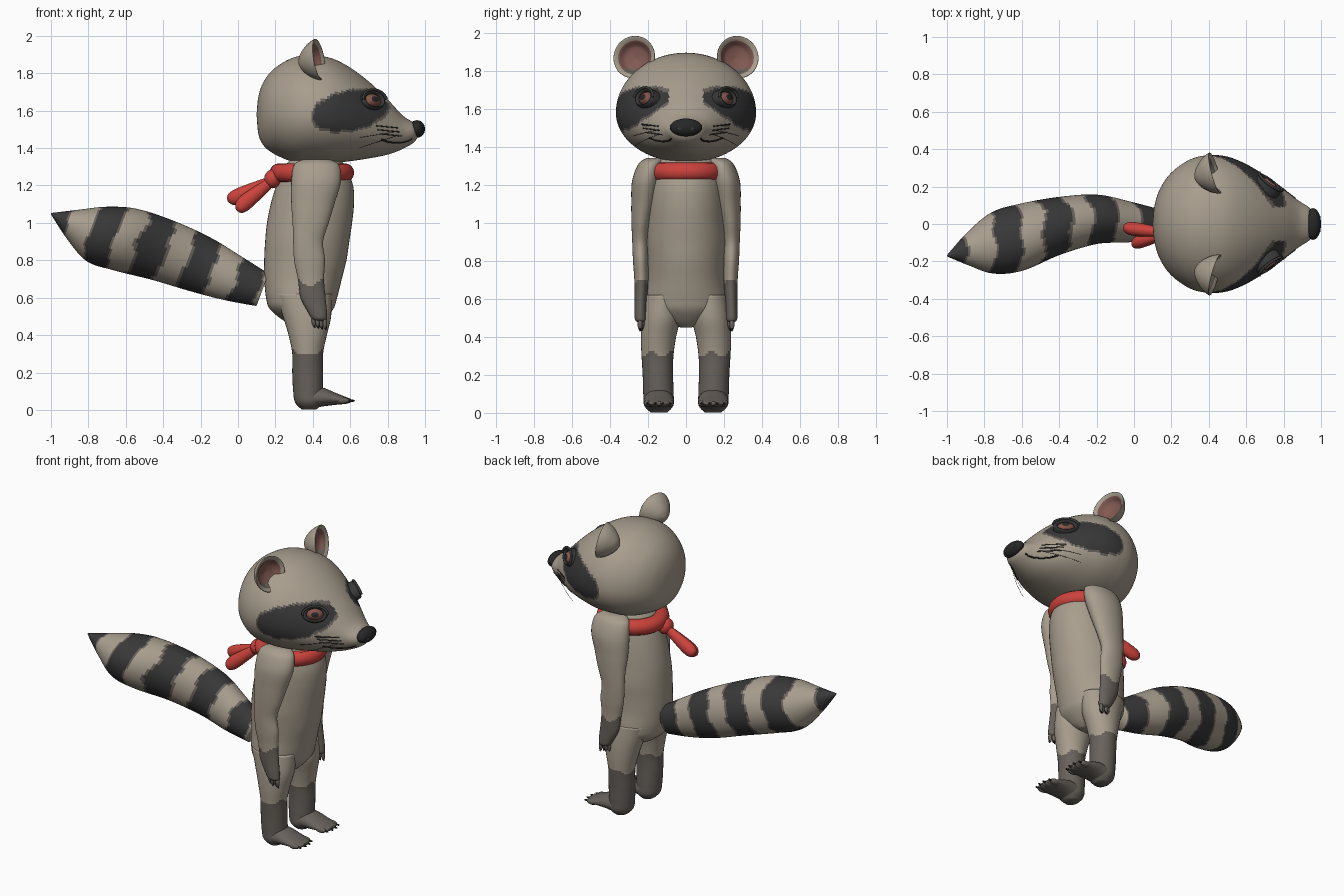
import bpy, bmesh, math
from mathutils import Vector
from mathutils.bvhtree import BVHTree

if "Cube" in bpy.data.objects:
    bpy.data.objects.remove(bpy.data.objects["Cube"])


def material(name, r, g, b):
    m = bpy.data.materials.new(name)
    m.use_nodes = True
    m.diffuse_color = (r, g, b, 1)
    bsdf = m.node_tree.nodes["Principled BSDF"]
    bsdf.inputs["Base Color"].default_value = (r, g, b, 1)
    bsdf.inputs["Roughness"].default_value = 0.8
    return m


FUR = material("grey tan fur", .39, .34, .27)
MID = material("brown grey fur", .135, .12, .105)
DARK = material("charcoal fur", .04, .04, .04)
RED = material("red cloth", .60, .055, .045)
PINK = material("ear pink", .22, .10, .085)
IRIS = material("reddish eye", .24, .09, .07)
BLACK = material("black", .02, .02, .02)
MATS = [FUR, MID, DARK, RED, PINK, IRIS, BLACK]
X, Y, Z = Vector((1, 0, 0)), Vector((0, 1, 0)), Vector((0, 0, 1))


def smooth_step(a, b, c, d, t):
    """Catmull-Rom blend of four key values."""
    return .5 * (2*b + (c-a)*t + (2*a - 5*b + 4*c - d)*t*t + (3*b - a - 3*c + d)*t**3)


def loft(name, keys, side, up, rule, n=32, sub=6):
    """Skin through oval sections (x, y, z, side radius, up radius, down radius).
    The rule gives a material from a face centre and its section number."""
    rows, last = [], len(keys) - 1
    for k in range(last * sub + 1):
        i = min(k // sub, last - 1)
        t = k / sub - i
        four = [keys[max(0, min(last, j))] for j in range(i - 1, i + 3)]
        rows.append([smooth_step(*v, t) for v in zip(*four)])
    bm = bmesh.new()
    rings = []
    for x, y, z, a, b, c in rows:
        ring = []
        for j in range(n):
            w = math.tau * j / n
            s = math.sin(w)
            off = side * max(a, .001) * math.cos(w) + up * s * max(b if s > 0 else c, .001)
            ring.append(bm.verts.new(Vector((x, y, z)) + off))
        rings.append(ring)
    for k in range(len(rings) - 1):
        for j in range(n):
            m = (j + 1) % n
            f = bm.faces.new((rings[k][j], rings[k][m], rings[k+1][m], rings[k+1][j]))
            f.material_index = MATS.index(rule(f.calc_center_median(), (k + .5) / sub))
    for ring, u in ((rings[0], 0), (rings[-1], last)):
        f = bm.faces.new(ring)
        f.material_index = MATS.index(rule(f.calc_center_median(), u))
    bmesh.ops.recalc_face_normals(bm, faces=bm.faces)
    for f in bm.faces:
        f.smooth = True
    me = bpy.data.meshes.new(name)
    bm.to_mesh(me)
    bm.free()
    for m in MATS:
        me.materials.append(m)
    ob = bpy.data.objects.new(name, me)
    bpy.context.collection.objects.link(ob)
    return ob


def ball(name, loc, scale, mat):
    bpy.ops.mesh.primitive_uv_sphere_add(segments=24, ring_count=14, location=loc)
    ob = bpy.context.object
    ob.name, ob.scale = name, scale
    ob.data.materials.append(mat)
    bpy.ops.object.shade_smooth()


def strand(name, points, radius, mat):
    cu = bpy.data.curves.new(name, "CURVE")
    cu.dimensions, cu.bevel_depth, cu.bevel_resolution = "3D", radius, 1
    sp = cu.splines.new("POLY")
    sp.points.add(len(points) - 1)
    for p, co in zip(sp.points, points):
        p.co = (*co, 1)
    cu.materials.append(mat)
    ob = bpy.data.objects.new(name, cu)
    bpy.context.collection.objects.link(ob)


def upright(rows, s=1):
    """Sections for a vertical part from (z, back x, front x, y, half width)."""
    return [((b+f)/2, s*y, z, w, (f-b)/2, (f-b)/2) for z, b, f, y, w in rows]


def plain(mat):
    return lambda p, u: mat


# Head with the eye mask
def mask(p, u):
    dx, dz = p.x - .60, p.z - 1.60
    d = ((dx + .2*dz) / .225)**2 + ((dz - .2*dx) / .115)**2
    d += .05 * math.sin(p.x * 70)
    if abs(p.y) < .09 or d > 1:
        return FUR
    return MID if d > .83 else DARK


head_rows = [(.10, 1.58, .01, .01, .01), (.11, 1.58, .10, .10, .11), (.14, 1.58, .19, .18, .17),
             (.2, 1.58, .275, .25, .215), (.3, 1.58, .345, .305, .255), (.4, 1.58, .368, .315, .262),
             (.5, 1.575, .36, .305, .256), (.6, 1.56, .32, .27, .23), (.7, 1.53, .26, .225, .185),
             (.8, 1.505, .185, .155, .14), (.88, 1.49, .125, .085, .095),
             (.94, 1.485, .085, .05, .055), (.965, 1.485, .04, .02, .02)]
head = loft("head", [(x, 0, z, w, a, b) for x, z, w, a, b in head_rows], Y, Z, mask, 112, 12)
skin = BVHTree.FromPolygons([v.co for v in head.data.vertices],
                            [p.vertices for p in head.data.polygons])


def on_head(x, z, s):
    hit = skin.ray_cast(Vector((x, s, z)), Vector((0, -s, 0)))[0]
    return hit if hit else Vector((x, s * .05, z))


# Nose
ball("nose", (.957, 0, 1.502), (.043, .085, .047), BLACK)
for s in (1, -1):
    ball("nostril", (.992, s * .032, 1.495), (.006, .015, .01), DARK)

# Torso
loft("torso", upright([(1.36, .30, .53, 0, .13), (1.30, .25, .575, 0, .17), (1.2, .205, .615, 0, .19),
                       (1.1, .175, .62, 0, .20), (1.0, .155, .61, 0, .205), (.9, .145, .595, 0, .21),
                       (.8, .14, .58, 0, .205), (.7, .14, .555, 0, .205), (.6, .15, .53, 0, .215),
                       (.54, .17, .51, 0, .20), (.48, .24, .46, 0, .12), (.45, .30, .42, 0, .03)]),
     Y, X, plain(FUR), 48)

for s in (1, -1):
    tag = "left" if s > 0 else "right"

    # Ear: cupped shell with a pink lining
    normal = Vector((.95, .26 * s, .17)).normalized()
    across = Vector((-.26, .96 * s, 0)).normalized()
    tall = normal.cross(across) * s
    rim = Vector((.43, s * .272, 1.872))
    cup = [(.01, -.11), (.05, -.09), (.092, -.045), (.112, -.004), (.108, .004),
           (.086, -.012), (.06, -.04), (.005, -.055)]
    loft(tag + "_ear", [(*(rim + normal * d), r, r, r) for r, d in cup], across, tall,
         lambda p, u: FUR if u < 4.8 else (MID if p.z < 1.81 else PINK), 36)

    # Eye: raised lid around a domed eyeball
    look = Vector((.55, .72 * s, .32)).normalized()
    level = Vector((-.72 * s, .55, 0)).normalized()
    rise = level.cross(look)
    rise = rise if rise.z > 0 else -rise
    spot = on_head(.715, 1.65, s)
    lid = [(1.15, -.03), (1.12, .012), (.98, .028), (.82, .024), (.76, .012),
           (.7, .016), (.5, .028), (.3, .034), (.02, .037)]
    loft(tag + "_eye", [(*(spot + look * d), r * .068, r * .05, r * .045) for r, d in lid], level, rise,
         lambda p, u: DARK if u < 4.5 else (IRIS if u < 6.9 else BLACK), 32, 5)
    strand(tag + "_eyelid_fold", [spot + look * .03 + level * .078 * math.cos(a) + rise * .055 * math.sin(a)
                                  for a in [math.pi * k / 12 for k in range(13)]], .008, DARK)

    # Mouth line, cheek marks and whiskers
    strand(tag + "_mouth", [on_head(x, z, s) for x, z in ((.93, 1.45), (.91, 1.438), (.88, 1.43),
           (.84, 1.428), (.80, 1.433), (.765, 1.447))], .005, BLACK)
    for k in range(3):
        z = 1.52 - .022 * k
        strand(tag + "_cheek_mark", [on_head(.735 + .01*k + .03*i, z - .003*i, s) for i in range(5)],
               .0035, DARK)
        start = on_head(.85, z - .01, s)
        strand(tag + "_whisker", [start + Vector((-.05*i, s * (.045*i - .003*i*i), -.008*i*k))
                                  for i in range(5)], .0012, BLACK)

    # Arm and fingers
    arm = [(1.34, .35, .49, .16, .05), (1.31, .30, .54, .185, .065), (1.22, .285, .55, .208, .076),
           (1.1, .285, .515, .222, .066), (1.0, .292, .485, .235, .052), (.9, .295, .455, .24, .043),
           (.8, .30, .465, .238, .041), (.7, .32, .46, .235, .037), (.6, .335, .468, .238, .033),
           (.53, .37, .475, .24, .031), (.49, .395, .475, .24, .028), (.475, .42, .46, .24, .01)]
    loft(tag + "_arm", upright(arm, s), Y, X,
         lambda p, u: MID if p.z < .68 + .02 * math.sin(p.x * 45) else FUR, 32, 8)
    for k in range(4):
        ball(tag + "_finger", (.405 + .02*k, s * (.232 + .01 * (k % 2)), .478 - .004*k),
             (.012, .013, .032), MID)
        ball(tag + "_finger_claw", (.41 + .02*k, s * (.232 + .01 * (k % 2)), .452 - .004*k),
             (.005, .005, .013), BLACK)

    # Leg, foot and toes
    leg = [(.62, .20, .50, .12, .10), (.5, .24, .498, .132, .103), (.4, .27, .475, .145, .093),
           (.3, .29, .455, .15, .084), (.2, .29, .455, .148, .08), (.1, .295, .455, .145, .08),
           (.04, .305, .455, .143, .077), (.003, .34, .42, .142, .045)]
    loft(tag + "_leg", upright(leg, s), Y, X,
         lambda p, u: MID if p.z < .31 + .012 * math.sin(p.y * 60) else FUR, 32, 8)
    foot = [(.33, .06, .05, .04, .05), (.38, .06, .075, .065, .055), (.45, .065, .08, .055, .047),
            (.52, .057, .08, .035, .03), (.57, .052, .074, .02, .02), (.6, .05, .05, .01, .01)]
    loft(tag + "_foot", [(x, s * .143, z, w, a, b) for x, z, w, a, b in foot], Y, Z, plain(MID))
    for k in range(4):
        y, back = s * (.143 + .04 * (k - 1.5)), .012 * abs(k - 1.5)
        ball(tag + "_toe", (.575 - back, y, .05), (.038, .019, .018), MID)
        ball(tag + "_toe_claw", (.615 - back, y, .049), (.017, .006, .006), BLACK)


# Ringed tail
def bands(p, u):
    u += .06 * math.sin(p.y * 32) + .04 * math.sin(p.z * 40)
    gap = min(abs(u - c) - w for c, w in ((.5, .34), (2, .33), (3.3, .3), (4.75, .42), (7, .75)))
    return FUR if gap > .07 else (MID if gap > 0 else DARK)


tail = [(.13, 0, .64, .08, .095, .09), (-.03, .012, .70, .11, .13, .12), (-.2, .025, .775, .132, .155, .15),
        (-.4, -.01, .85, .155, .17, .165), (-.6, -.07, .91, .18, .175, .175),
        (-.75, -.10, .95, .165, .145, .165), (-.88, -.13, .995, .092, .08, .09),
        (-1, -.17, 1.05, .003, .003, .003)]
loft("tail", tail, Y, Vector((.35, 0, .94)), bands, 48, 14)

# Neck scarf with a knot and two loose ends at the back
bpy.ops.mesh.primitive_torus_add(location=(.395, 0, 1.268), major_radius=.185, minor_radius=.053,
                                 major_segments=48, minor_segments=16)
scarf = bpy.context.object
scarf.name, scarf.scale = "scarf_band", (.95, .9, .95)
scarf.data.materials.append(RED)
bpy.ops.object.shade_smooth()
ball("scarf_knot", (.185, -.05, 1.235), (.045, .055, .05), RED)
for x, y, z in ((-.055, -.02, 1.115), (-.01, -.105, 1.07)):
    a, b = Vector((.19, -.05, 1.23)), Vector((x, y, z))
    loft("scarf_end", [(*a.lerp(b, t), r, r * 1.15, r * 1.15) for t, r in
                       ((0, .02), (.35, .03), (.75, .037), (.93, .028), (1, .004))],
         Y, Vector((-.5, 0, .87)), plain(RED), 20)
